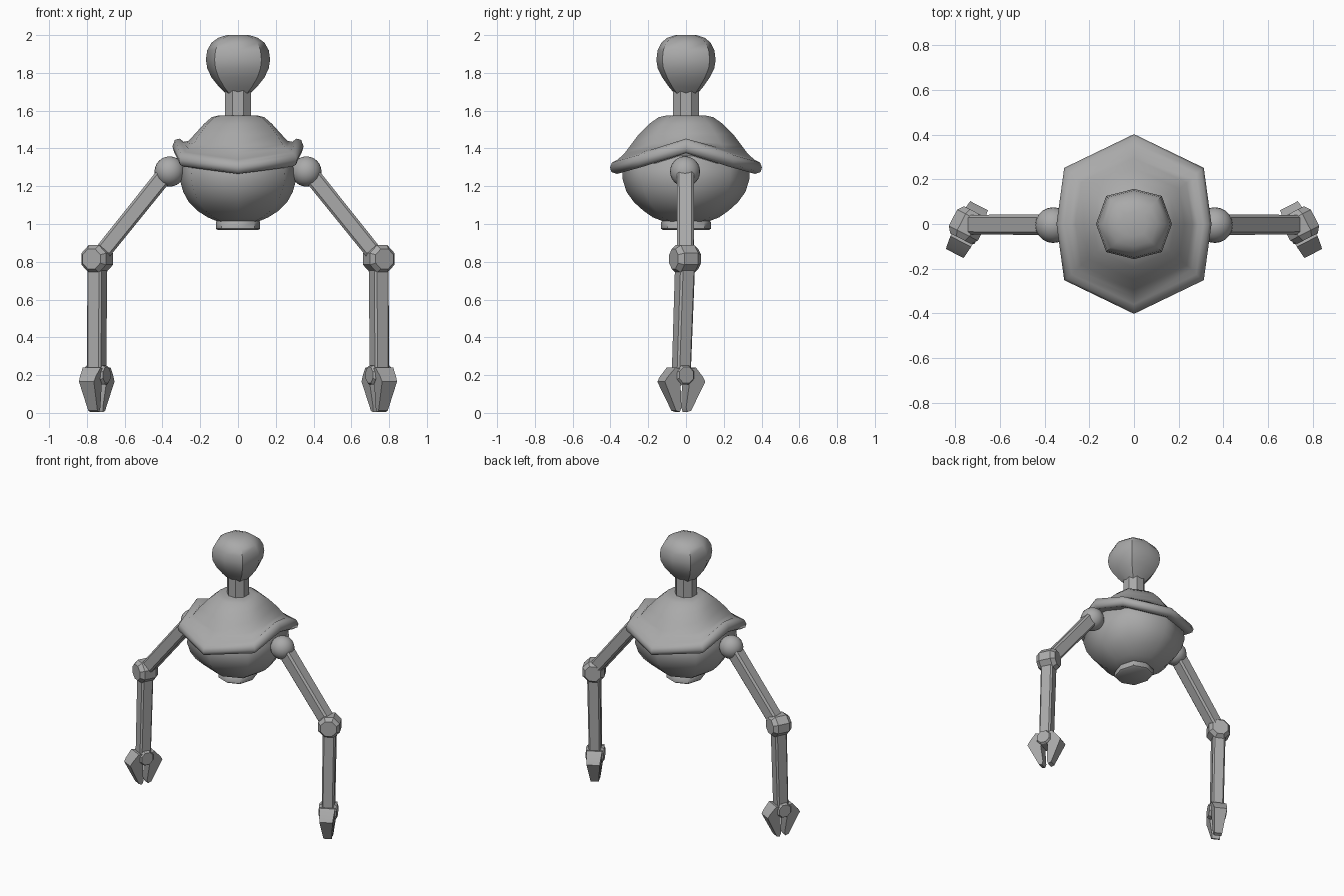
import bpy, bmesh
from math import radians, sin, cos
from mathutils import Vector

cube = bpy.data.objects.get("Cube")
if cube:
    bpy.data.objects.remove(cube)

# One plain metal colour for everything
metal = bpy.data.materials.new("grey_metal")
metal.use_nodes = True
GREY = (0.4, 0.4, 0.4, 1)
metal.diffuse_color = GREY
metal.node_tree.nodes["Principled BSDF"].inputs["Base Color"].default_value = GREY


def finish(name, bm, angle):
    bmesh.ops.recalc_face_normals(bm, faces=bm.faces)
    for face in bm.faces:
        face.smooth = True
    mesh = bpy.data.meshes.new(name)
    bm.to_mesh(mesh)
    bm.free()
    mesh.set_sharp_from_angle(angle=radians(angle))
    mesh.materials.append(metal)
    obj = bpy.data.objects.new(name, mesh)
    bpy.context.collection.objects.link(obj)
    return obj


def skin(name, rings, angle=30, side=1):
    """Bridge a list of rings and cap both ends; side=-1 mirrors in x."""
    bm = bmesh.new()
    loops = [[bm.verts.new((p[0] * side, p[1], p[2])) for p in ring] for ring in rings]
    for low, high in zip(loops, loops[1:]):
        for i in range(len(low)):
            j = (i + 1) % len(low)
            bm.faces.new((low[i], low[j], high[j], high[i]))
    bm.faces.new(loops[0])
    bm.faces.new(loops[-1])
    return finish(name, bm, angle)


def shell(name, profile, dx, dy, angle):
    """Eight-sided shell; each profile entry is side radius, front radius, z, side lift."""
    rings = []
    for s, f, z, lift in profile:
        d, zd = (s * dx, f * dy), z + lift * 0.35
        rings.append([(s, 0, z + lift), (d[0], d[1], zd), (0, f, z), (-d[0], d[1], zd),
                      (-s, 0, z + lift), (-d[0], -d[1], zd), (0, -f, z), (d[0], -d[1], zd)])
    return skin(name, rings, angle)


def tube(name, a, b, across, r, k, stations, side=1, angle=30):
    """Chamfered bar from a to b; stations are (fraction, scale)."""
    a, b = Vector(a), Vector(b)
    w = (b - a).normalized()
    p = (across - w * across.dot(w)).normalized()
    q = w.cross(p)
    corners = [(1, k), (k, 1), (-k, 1), (-1, k), (-1, -k), (-k, -1), (k, -1), (1, -k)]
    rings = [[a.lerp(b, t) + (p * m + q * n) * r * s for m, n in corners] for t, s in stations]
    return skin(name, rings, angle, side)


# Head, neck and torso
shell("head", [(.065, .06, 1.69, 0), (.1, .09, 1.725, 0), (.14, .125, 1.775, 0),
               (.163, .15, 1.825, 0), (.17, .157, 1.87, 0), (.163, .15, 1.92, 0),
               (.14, .13, 1.96, 0), (.105, .1, 1.985, 0), (.06, .055, 2, 0)], .73, .8, 40)
tube("neck", (0, 0, 1.54), (0, 0, 1.71), Vector((1, 0, 0)), .068, .42, [(0, 1), (1, 1)])
shell("lower_body", [(.1, .11, 1.01, 0), (.16, .175, 1.035, 0), (.215, .225, 1.07, 0),
                     (.26, .275, 1.115, 0), (.29, .315, 1.17, 0), (.308, .335, 1.235, 0),
                     (.305, .335, 1.29, 0), (.28, .31, 1.36, 0)], .8, .7, 60)
shell("body_base", [(.105, .12, .967, 0), (.117, .132, .975, 0), (.117, .132, 1.01, 0),
                    (.1, .11, 1.03, 0)], .75, .75, 50)

# Upper shell with a rolled rim that dips at front and back
shell("shoulder_shell", [(.28, .31, 1.29, .09), (.32, .365, 1.265, .11), (.34, .395, 1.275, .11),
                         (.347, .402, 1.3, .11), (.335, .392, 1.325, .12),
                         (.31, .36, 1.342, .11), (.287, .325, 1.375, .06),
                         (.262, .295, 1.415, .025), (.225, .25, 1.475, .005),
                         (.18, .195, 1.53, 0), (.14, .145, 1.565, 0),
                         (.1, .1, 1.575, 0)], .9, .625, 60)

# Arms, with the lower half turned about the vertical
TURN = radians(27)
OPEN = Vector((sin(TURN), -cos(TURN), 0))
AXLE = Vector((cos(TURN), sin(TURN), 0))
ELBOW = Vector((.745, -.005, .815))
HAND = Vector((.748, -.025, 0))
CAPPED = [(0, .72), (.2, 1), (.8, 1), (1, .72)]
PLAIN = [(0, 1), (1, .95)]
CLAW = [(.12, .165), (.105, .19), (.06, .24), (.01, .23), (.025, .14),
        (.014, .03), (.022, .004), (.045, .012)]
UP = Vector((0, 0, 1))

for side, label in ((1, "left"), (-1, "right")):
    bm = bmesh.new()
    bmesh.ops.create_uvsphere(bm, u_segments=20, v_segments=12, radius=.08)
    ball = finish(label + "_shoulder", bm, 60)
    ball.location = (.362 * side, -.005, 1.278)

    tube(label + "_upper_arm", (.38, -.003, 1.27), (.73, -.003, .835), Vector((0, 1, 0)),
         .046, .72, PLAIN, side)
    tube(label + "_elbow", ELBOW - OPEN * .068, ELBOW + OPEN * .068, UP,
         .073, .42, CAPPED, side)
    tube(label + "_forearm", ELBOW - UP * .03, HAND + UP * .21, OPEN, .043, .75, PLAIN, side)
    wrist = HAND + UP * .2
    tube(label + "_wrist", wrist - AXLE * .06, wrist + AXLE * .06, UP, .05, .42,
         [(0, .85), (.1, 1), (.9, 1), (1, .85)], side)
    # Two opposing claws, narrowing to the tip
    for way, place in ((1, "front"), (-1, "back")):
        rings = [[HAND + OPEN * (u * way) + AXLE * (v * (.026 + z * .11)) + UP * z
                  for u, z in CLAW] for v in (1, -1)]
        skin(label + "_" + place + "_claw", rings, 30, side)
